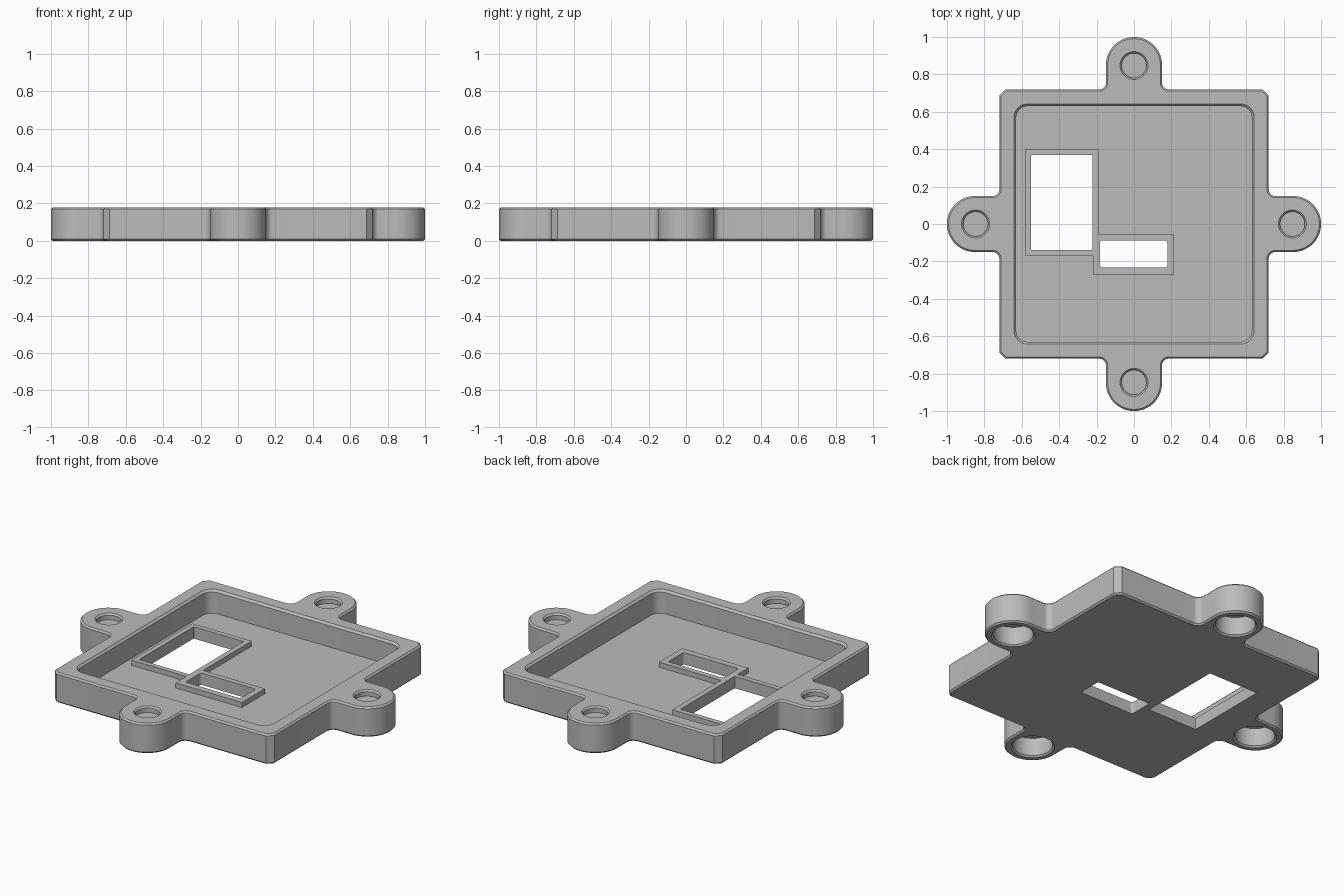
import bpy
import bmesh
from math import cos, sin, pi, radians
from mathutils import Matrix, Vector

cube = bpy.data.objects.get("Cube")
if cube:
    bpy.data.objects.remove(cube, do_unlink=True)

HEIGHT = 0.178
FLOOR = 0.04
FRAME_TOP = 0.07
BODY = 0.72        # half width of the square body
LUG_Y, LUG_R = 0.85, 0.15
EDGE = 0.009       # small edge chamfer

grey = bpy.data.materials.new("plain grey")
grey.use_nodes = True
colour = (0.5, 0.5, 0.5, 1)
grey.diffuse_color = colour
grey.node_tree.nodes["Principled BSDF"].inputs["Base Color"].default_value = colour


def arc(cx, cy, r, start, end, steps=12):
    angles = [radians(start + (end - start) * i / steps) for i in range(steps + 1)]
    return [Vector((cx + r * cos(a), cy + r * sin(a))) for a in angles]


def rounded_rect(x0, x1, y0, y1, r=0.0):
    if r == 0:
        return [Vector(p) for p in ((x0, y0), (x1, y0), (x1, y1), (x0, y1))]
    return (arc(x1 - r, y0 + r, r, -90, 0, 8) + arc(x1 - r, y1 - r, r, 0, 90, 8)
            + arc(x0 + r, y1 - r, r, 90, 180, 8) + arc(x0 + r, y0 + r, r, 180, 270, 8))


def circle(cx, cy, r):
    return arc(cx, cy, r, 0, 360, 48)[:-1]


def loft(name, rings):
    """Closed solid through (outline, z) rings, listed from bottom to top."""
    bm = bmesh.new()
    loops = [[bm.verts.new((p.x, p.y, z)) for p in pts] for pts, z in rings]
    bm.faces.new(loops[0][::-1])
    bm.faces.new(loops[-1])
    for low, high in zip(loops, loops[1:]):
        for i in range(len(low)):
            j = (i + 1) % len(low)
            bm.faces.new((low[i], low[j], high[j], high[i]))
    mesh = bpy.data.meshes.new(name)
    bm.to_mesh(mesh)
    bm.free()
    mesh.materials.append(grey)
    obj = bpy.data.objects.new(name, mesh)
    bpy.context.collection.objects.link(obj)
    return obj


def combine(target, tool, operation):
    mod = target.modifiers.new(operation, 'BOOLEAN')
    mod.operation = operation
    mod.solver = 'EXACT'
    mod.object = tool
    bpy.context.view_layer.objects.active = target
    bpy.ops.object.modifier_apply(modifier=mod.name)
    bpy.data.objects.remove(tool, do_unlink=True)


def hull_outline(inset):
    """One side with its lug, turned four times around the centre."""
    b, r, f, c = BODY - inset, LUG_R - inset, 0.035 + inset, 0.032 - inset * 0.4
    side = [Vector((b - c, b))]
    side += arc(r + f, b + f, f, 270, 180, 8)
    side += arc(0, LUG_Y, r, 0, 180, 32)
    side += arc(-r - f, b + f, f, 0, -90, 8)
    side += [Vector((c - b, b))]
    return [Matrix.Rotation(q * pi / 2, 2) @ p for q in range(4) for p in side]


# Body with four lugs
tray = loft("tray", [(hull_outline(EDGE), 0), (hull_outline(0), EDGE),
                     (hull_outline(0), HEIGHT - EDGE), (hull_outline(EDGE), HEIGHT)])

# Main recess, flared at the rim
inner = rounded_rect(-0.63, 0.63, -0.63, 0.63, 0.06)
rim = rounded_rect(-0.642, 0.642, -0.642, 0.642, 0.072)
recess = loft("recess_cutter", [(inner, FLOOR), (inner, HEIGHT - 0.012),
                                (rim, HEIGHT), (rim, HEIGHT + 0.05)])
combine(tray, recess, 'DIFFERENCE')

# Raised window frames
for bounds in ((-0.58, -0.19, -0.17, 0.40), (-0.22, 0.215, -0.27, -0.055)):
    frame = loft("window_frame", [(rounded_rect(*bounds), 0.02),
                                  (rounded_rect(*bounds), FRAME_TOP)])
    combine(tray, frame, 'UNION')

# Window openings
for bounds in ((-0.55, -0.222, -0.14, 0.37, 0.004), (-0.182, 0.178, -0.232, -0.088, 0.012)):
    opening = rounded_rect(*bounds)
    combine(tray, loft("window_cutter", [(opening, -0.1), (opening, 0.3)]), 'DIFFERENCE')

# Shallow dimple above and wide pocket below in every lug
for q in range(4):
    x, y = Matrix.Rotation(q * pi / 2, 2) @ Vector((0, LUG_Y - 0.003))
    dimple = loft("dimple_cutter", [(circle(x, y, 0.066), HEIGHT - 0.035),
                                    (circle(x, y, 0.066), HEIGHT - EDGE),
                                    (circle(x, y, 0.075), HEIGHT),
                                    (circle(x, y, 0.075), HEIGHT + 0.05)])
    combine(tray, dimple, 'DIFFERENCE')
    pocket = loft("pocket_cutter", [(circle(x, y, 0.117), -0.05), (circle(x, y, 0.117), 0),
                                    (circle(x, y, 0.108), EDGE), (circle(x, y, 0.108), 0.115)])
    combine(tray, pocket, 'DIFFERENCE')

# Smooth curves, crisp edges
bpy.ops.object.select_all(action='DESELECT')
tray.select_set(True)
bpy.context.view_layer.objects.active = tray
bpy.ops.object.shade_smooth_by_angle(angle=radians(30))
